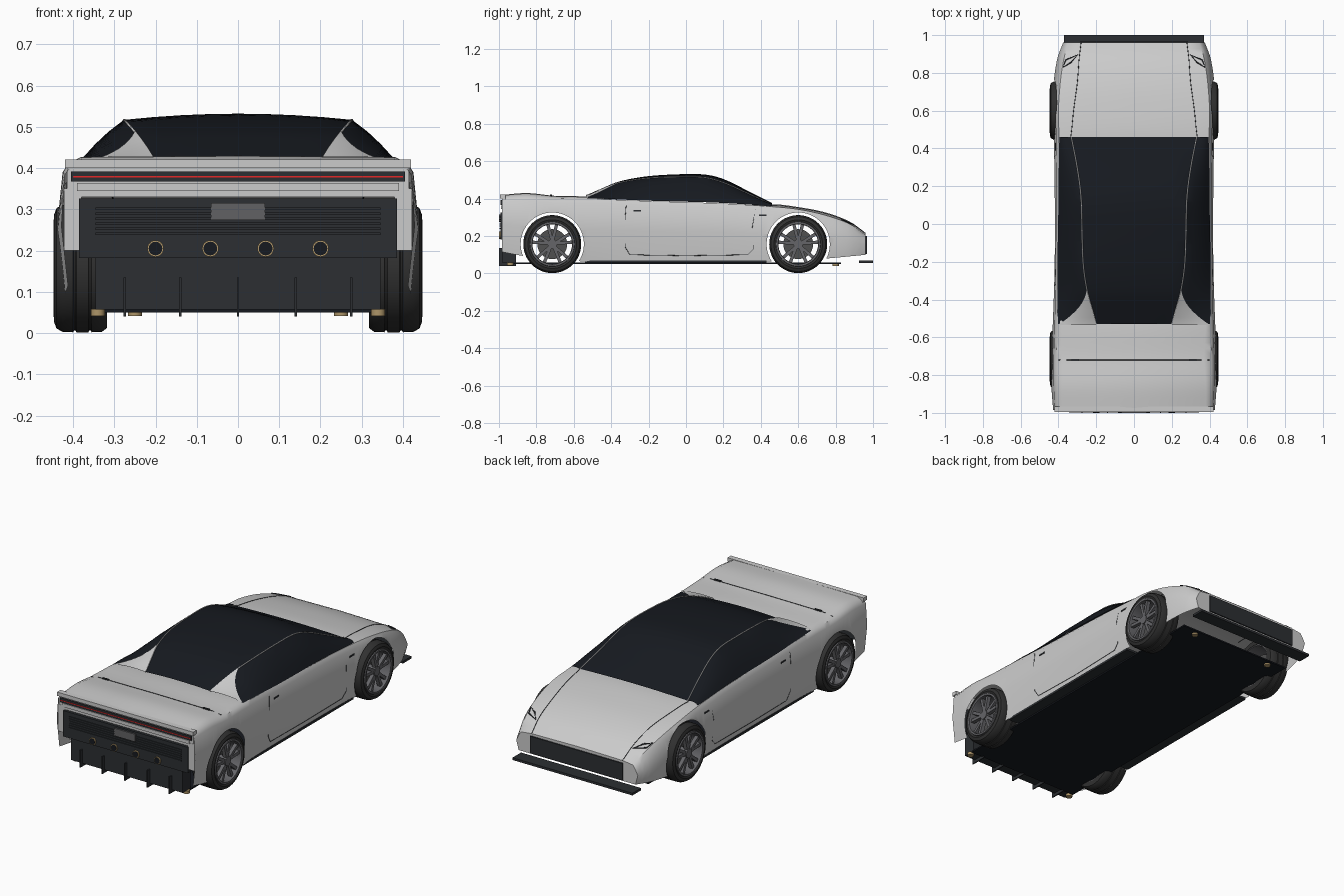
import bpy, bmesh, math
from mathutils import Matrix, Vector

if "Cube" in bpy.data.objects:
    bpy.data.objects.remove(bpy.data.objects["Cube"])

BLACK, GLASS, RUBBER = (.025, .028, .032, 1), (.008, .01, .014, 1), (.03, .03, .03, 1)
RIM, GOLD, RED = (.13, .13, .14, 1), (.42, .3, .14, 1), (.8, .02, .02, 1)
AXLES, AXLE_Z, ARCH_R = (-.715, .6), .157, .169


def finish(ob, color=None, angle=None):
    if ob.name not in bpy.context.collection.objects:
        bpy.context.collection.objects.link(ob)
    if color:
        key = "paint_%02x%02x%02x" % tuple(int(c * 255) for c in color[:3])
        mat = bpy.data.materials.get(key) or bpy.data.materials.new(key)
        mat.diffuse_color = color
        mat.use_nodes = True
        mat.node_tree.nodes["Principled BSDF"].inputs["Base Color"].default_value = mat.diffuse_color
        ob.data.materials.append(mat)
    if angle:
        bpy.ops.object.select_all(action='DESELECT')
        ob.select_set(True)
        bpy.context.view_layer.objects.active = ob
        bpy.ops.object.shade_smooth_by_angle(angle=math.radians(angle))
    return ob


def mesh(name, verts, faces, color=None, angle=None):
    bm = bmesh.new()
    vs = [bm.verts.new(v) for v in verts]
    for f in faces:
        bm.faces.new([vs[i] for i in f])
    bmesh.ops.recalc_face_normals(bm, faces=bm.faces)
    me = bpy.data.meshes.new(name)
    bm.to_mesh(me)
    bm.free()
    return finish(bpy.data.objects.new(name, me), color, angle)


def box(name, x, y, z, color=None):
    v = [(a, b, c) for a in x for b in y for c in z]
    return mesh(name, v, [(0, 1, 3, 2), (4, 6, 7, 5), (0, 4, 5, 1), (2, 3, 7, 6), (0, 2, 6, 4), (1, 5, 7, 3)], color)


def cylinder(name, loc, r, depth, axis, color=None, seg=24):
    bm = bmesh.new()
    rot = Matrix.Rotation(math.pi / 2, 4, {'X': 'Y', 'Y': 'X'}[axis]) if axis != 'Z' else Matrix()
    bmesh.ops.create_cone(bm, cap_ends=True, segments=seg, radius1=r, radius2=r, depth=depth,
                          matrix=Matrix.Translation(loc) @ rot)
    me = bpy.data.meshes.new(name)
    bm.to_mesh(me)
    bm.free()
    return finish(bpy.data.objects.new(name, me), color, 40)


def tube(name, pts, r=.0018, color=BLACK, closed=False):
    cu = bpy.data.curves.new(name, 'CURVE')
    cu.dimensions, cu.bevel_depth, cu.bevel_resolution = '3D', r, 1
    sp = cu.splines.new('POLY')
    sp.points.add(len(pts) - 1)
    for p, q in zip(sp.points, pts):
        p.co = (*q, 1)
    sp.use_cyclic_u = closed
    return finish(bpy.data.objects.new(name, cu), color)


def interp(table, y):
    """Smooth interpolation between stations (first column is y)."""
    i = max(0, min(len(table) - 2, sum(r[0] <= y for r in table) - 1))
    slope = lambda k, c: ((table[min(k + 1, len(table) - 1)][c] - table[max(k - 1, 0)][c]) /
                          (table[min(k + 1, len(table) - 1)][0] - table[max(k - 1, 0)][0]))
    a, b = table[i], table[i + 1]
    h = b[0] - a[0]
    t = (y - a[0]) / h
    return [(2*t**3 - 3*t*t + 1) * a[c] + (t**3 - 2*t*t + t) * h * slope(i, c) + (3*t*t - 2*t**3) * b[c]
            + (t**3 - t*t) * h * slope(i + 1, c) for c in range(1, len(a))]


def span(a, b, n):
    return [a + (b - a) * i / n for i in range(n + 1)]


def loft(name, section, ys, closed, color=None, angle=40):
    rings = [[(x, y, z) for x, z in section(y)] + [(-x, y, z) for x, z in section(y)[-2::-1]] for y in ys]
    n = len(rings[0])
    faces = [(j*n + i, j*n + (i+1) % n, (j+1)*n + (i+1) % n, (j+1)*n + i)
             for j in range(len(ys) - 1) for i in range(n if closed else n - 1)]
    if closed:
        faces += [tuple(range(n)), tuple(range((len(ys) - 1) * n, len(ys) * n))]
    return mesh(name, sum(rings, []), faces, color, angle)


# body stations: y, hem x/z, flank x, shoulder x/z, deck edge x/z, centre z
BODY = [(-.985, .412, .115, .428, .42, .405, .38, .417, .42), (-.85, .42, .09, .438, .425, .413, .38, .427, .43),
        (-.7, .42, .07, .44, .425, .402, .37, .413, .415), (-.53, .41, .065, .43, .42, .4, .38, .408, .41),
        (-.2, .405, .065, .42, .415, .387, .395, .38, .36), (.2, .405, .065, .42, .412, .374, .385, .365, .35),
        (.46, .41, .065, .425, .412, .357, .335, .365, .37), (.6, .415, .07, .43, .415, .343, .32, .35, .355),
        (.75, .412, .08, .425, .405, .31, .3, .32, .325), (.88, .392, .092, .405, .385, .262, .29, .27, .275),
        (.96, .36, .1, .375, .36, .205, .28, .213, .217)]


def body_section(y):
    hx, hz, mx, sx, sz, dx, dz, cz = interp(BODY, y)
    return [(hx, hz), (mx, hz + .5 * (sz - hz)), (sx, sz - .022), (sx - .015, sz), (dx, dz), (0, cz)]


def along(pts, value, key):
    """Other coordinate of a section where coordinate `key` equals value."""
    for a, b in zip(pts, pts[1:]):
        if min(a[key], b[key]) <= value <= max(a[key], b[key]) and a[key] != b[key]:
            return a[1 - key] + (b[1 - key] - a[1 - key]) * (value - a[key]) / (b[key] - a[key])
    return pts[2][1 - key]


side_x = lambda y, z: along(body_section(y)[:4], z, 1)
top_z = lambda y, x: along(body_section(y)[3:], x, 0)

# body shell, wheel arches cut through, open underneath and at the tail
body = loft("body_shell", body_section, span(-.985, .96, 60), True)
for cy in AXLES:
    cutter = cylinder("arch_cutter", (0, cy, AXLE_Z), ARCH_R, 2, 'X', seg=64)
    cutter.hide_render = True
    mod = body.modifiers.new("arch", 'BOOLEAN')
    mod.operation, mod.object, mod.solver = 'DIFFERENCE', cutter, 'EXACT'
    bpy.context.view_layer.objects.active = body
    bpy.ops.object.modifier_apply(modifier=mod.name)
    bpy.data.objects.remove(cutter)
bm = bmesh.new()
bm.from_mesh(body.data)
drop = [f for f in bm.faces if f.normal.z < -.9 or (f.normal.y < -.9 and f.calc_center_median().y < -.98) or
        (abs(f.normal.x) < .2 and any(all(abs(math.hypot(v.co.y - cy, v.co.z - AXLE_Z) - ARCH_R) < .003
                                          for v in f.verts) for cy in AXLES))]
bmesh.ops.delete(bm, geom=drop, context='FACES')
bm.to_mesh(body.data)
bm.free()

# greenhouse stations: y, roof edge x/z, centre z, belt x/z
ROOF = [(-.53, .2, .414, .42, .402, .402), (-.45, .222, .45, .455, .405, .4), (-.36, .247, .484, .491, .405, .396),
        (-.22, .268, .508, .518, .405, .39), (-.05, .275, .516, .53, .403, .385), (.1, .278, .513, .529, .4, .381),
        (.2, .286, .486, .505, .399, .377), (.33, .306, .428, .442, .398, .369), (.46, .332, .369, .376, .395, .359)]


def roof_section(y):
    ex, ez, cz, bx, bz = interp(ROOF, y)
    side = [(bx + (ex - bx) * t + .03 * t * (1 - t), bz + (ez - bz) * t + .03 * t * (1 - t)) for t in span(0, 1, 4)]
    return side + [(ex * k, ez + (cz - ez) * (1 - k * k)) for k in (.75, .5, .25, 0)]


loft("glass_canopy", roof_section, span(-.53, .46, 40), False, GLASS, 30)

for s, side in ((1, "right"), (-1, "left")):
    # sail panel behind the side window, and roof edge trim
    verts = []
    ys = span(-.535, -.34, 10)
    for i, y in enumerate(ys):
        sec = roof_section(max(y, -.53))
        ex, bx = sec[4][0], sec[0][0]
        for k in span(0, (1 - i / 10) ** 1.5, 5):
            x = ex + (bx - ex) * k
            verts.append((s * x, y, along(sec[:5], x, 0) + .004 if 0 < k < 1 else (sec[4][1] if k == 0 else sec[0][1]) + .004))
    mesh("sail_panel_" + side, verts, [(j*6 + i, j*6 + i + 1, j*6 + i + 7, j*6 + i + 6)
                                       for j in range(10) for i in range(5)], None, 40)
    tube("roof_trim_" + side, [(s * roof_section(y)[4][0], y, roof_section(y)[4][1]) for y in span(-.53, .46, 30)],
         .003, (.6, .6, .6, 1))
    # panel seams
    tube("hood_seam_" + side, [(s * body_section(y)[4][0], y, body_section(y)[4][1]) for y in span(.46, .96, 16)])
    door = [(-.32, .365), (-.325, .3), (-.325, .14), (-.3, .1), (0, .095), (.33, .1), (.36, .13), (.355, .25), (.37, .345)]
    tube("door_seam_" + side, [(s * side_x(y, z), y, z) for y, z in door], .0015)
    lamp = [(.375, .83), (.362, .868), (.3, .895), (.335, .855)]
    tube("headlight_" + side, [(s * x, y, top_z(y, x) + .001) for x, y in lamp], .004, BLACK, True)
    # handle, fender vent, deck hinge
    for nm, y, z in (("door_handle_", -.26, .335), ("fender_vent_", .41, .31)):
        x = side_x(y, z)
        box(nm + side, (s * (x - .004), s * (x + .003)), (y - .02, y + .02), (z - .004, z + .004), BLACK)
    box("deck_hinge_" + side, (s * .29, s * .33), (-.726, -.716), (.41, .421), BLACK)
    # tail corner, skirt, supports
    box("tail_corner_" + side, (s * .38, s * .422), (-.985, -.965), (.2, .35))
    box("side_skirt_" + side, (s * .34, s * .41), (-.54, .43), (.058, .07), BLACK)
    cylinder("rear_support_" + side, (s * .34, -.94, .05), .017, .016, 'Z', GOLD)
    cylinder("front_support_" + side, (s * .25, .8, .047), .017, .012, 'Z', GOLD)

    # wheels
    for cy, end in zip(AXLES, ("rear", "front")):
        def lathe(name, prof, color, seg=48):
            n = len(prof)
            v = [(s * x, cy + r * math.cos(a), AXLE_Z + r * math.sin(a))
                 for a in span(0, 2 * math.pi, seg)[:-1] for x, r in prof]
            f = [(j*n + i, j*n + (i+1) % n, (j+1) % seg * n + (i+1) % n, (j+1) % seg * n + i)
                 for j in range(seg) for i in range(n)]
            return mesh(f"{end}_{name}_{side}", v, f, color, 35)
        lathe("tyre", [(.318, .118), (.318, .145), (.33, .154), (.355, .155), (.357, .151), (.361, .151), (.363, .155),
                       (.392, .155), (.394, .151), (.398, .151), (.4, .155), (.425, .154), (.44, .146), (.446, .13),
                       (.44, .116)], RUBBER)
        lathe("rim", [(.32, .12), (.44, .12), (.447, .118), (.447, .108), (.435, .106), (.32, .112)], RIM)
        cylinder(f"{end}_brake_{side}", (s * .38, cy, AXLE_Z), .08, .015, 'X', (.08, .08, .08, 1), 32)
        cylinder(f"{end}_hub_{side}", (s * .415, cy, AXLE_Z), .025, .05, 'X', RIM, 20)
        v, f = [], []
        for k in range(5):
            for d in (-1, 1):
                a = math.pi / 2 + k * math.tau / 5
                o = len(v)
                for x in (.415, .436):
                    for r, w in ((.015, -.007), (.015, .009), (.112, .034), (.112, .016)):
                        w *= d
                        v.append((s * x, cy + r * math.cos(a) - w * math.sin(a), AXLE_Z + r * math.sin(a) + w * math.cos(a)))
                f += [tuple(o + i for i in q) for q in ((0, 1, 2, 3), (4, 5, 6, 7), (0, 1, 5, 4), (1, 2, 6, 5),
                                                         (2, 3, 7, 6), (3, 0, 4, 7))]
        mesh(f"{end}_spokes_{side}", v, f, RIM)

tube("deck_seam", [(x, -.72, top_z(-.72, abs(x)) + .0005) for x in span(-.4, .4, 16)])

# tail: spoiler lip, light bar, bumper, plate, exhausts
box("spoiler_lip", (-.42, .42), (-.995, -.965), (.4, .421))
box("tail_upper_panel", (-.415, .415), (-.984, -.965), (.33, .402))
box("light_bar", (-.405, .405), (-.991, -.98), (.367, .392), BLACK)
box("tail_light", (-.4, .4), (-.993, -.985), (.377, .381), RED)
box("tail_strip", (-.39, .39), (-.99, -.97), (.345, .364))
box("rear_bumper", (-.385, .385), (-.992, -.95), (.182, .326), BLACK)
for i in range(6):
    box("bumper_slat", (-.345, .345), (-.997, -.99), (.238 + i * .012, .244 + i * .012), BLACK)
box("plate", (-.066, .066), (-1, -.99), (.274, .316), (.12, .12, .125, 1))
for x in (-.2, -.067, .067, .2):
    cylinder("exhaust_ring", (x, -.985, .205), .02, .028, 'Y', GOLD)
    cylinder("exhaust_bore", (x, -.986, .205), .0165, .028, 'Y', GLASS)

# diffuser and fins
box("diffuser", (-.345, .345), (-.98, -.91), (.057, .185), BLACK)
for x in (-.275, -.14, 0, .14, .275):
    box("diffuser_fin", (x - .003, x + .003), (-1, -.91), (.04, .135), BLACK)

# floor, nose grille, splitter
box("floor", (-.35, .35), (-.92, .83), (.05, .058), GLASS)
box("nose_grille", (-.285, .285), (.94, .967), (.105, .2), BLACK)
box("splitter", (-.37, .37), (.925, 1), (.057, .07), BLACK)
